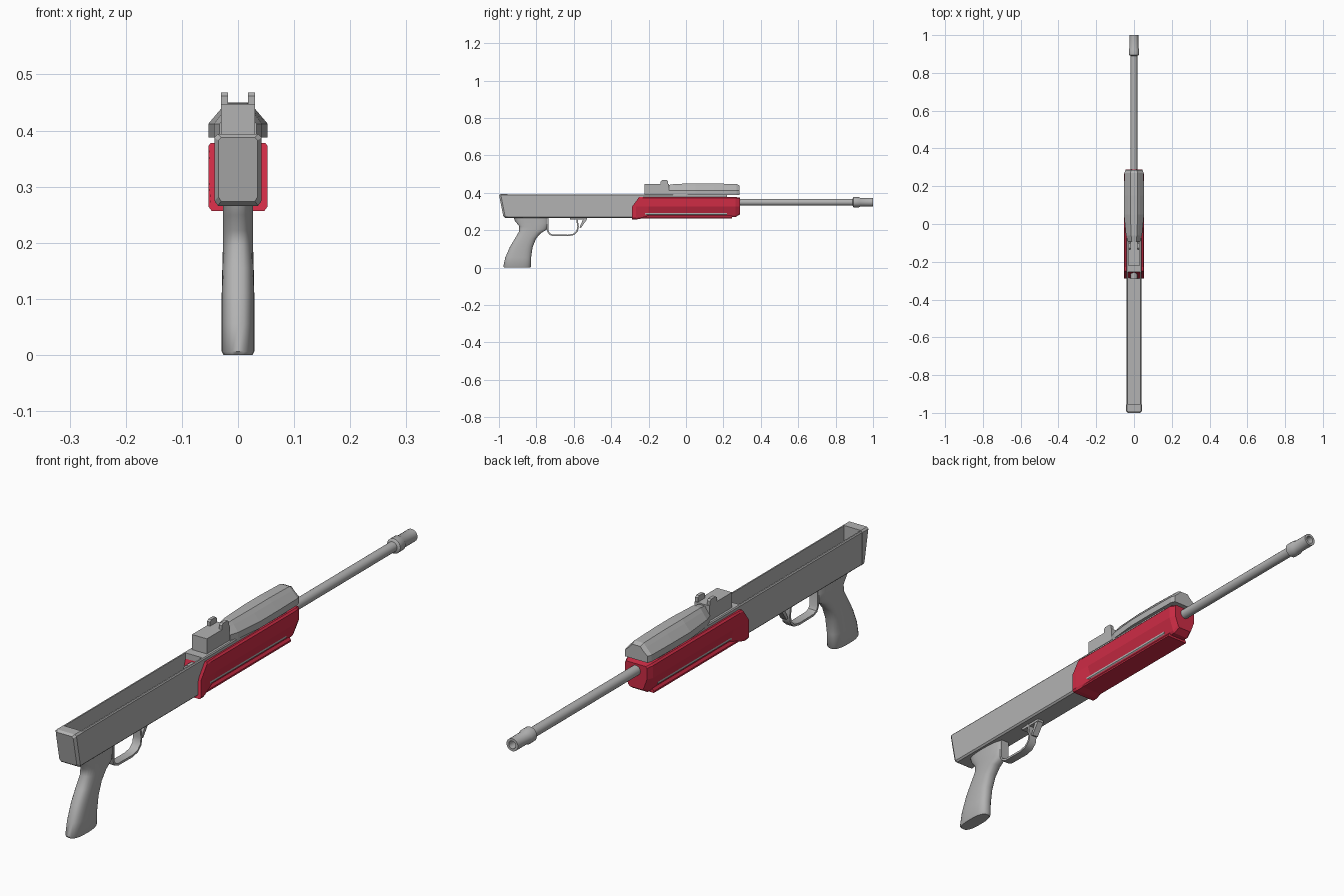
import bpy, bmesh, math
from mathutils import Vector

if "Cube" in bpy.data.objects:
    bpy.data.objects.remove(bpy.data.objects["Cube"])


def material(name, rgb):
    m = bpy.data.materials.new(name)
    m.diffuse_color = (*rgb, 1)
    m.use_nodes = True
    m.node_tree.nodes["Principled BSDF"].inputs["Base Color"].default_value = m.diffuse_color
    return m


GREY = material("plain grey", (0.45, 0.45, 0.45))
RED = material("crimson red", (0.62, 0.025, 0.06))


def finish(name, bm, mat, smooth=None):
    bmesh.ops.recalc_face_normals(bm, faces=bm.faces)
    me = bpy.data.meshes.new(name)
    bm.to_mesh(me)
    bm.free()
    ob = bpy.data.objects.new(name, me)
    bpy.context.collection.objects.link(ob)
    me.materials.append(mat)
    if smooth:
        bpy.ops.object.select_all(action='DESELECT')
        ob.select_set(True)
        bpy.context.view_layer.objects.active = ob
        bpy.ops.object.shade_smooth_by_angle(angle=math.radians(smooth))
    return ob


def loft(name, rings, mat, smooth=None, caps=True, loop=False):
    """Skin equal-length closed rings of points."""
    bm = bmesh.new()
    vr = [[bm.verts.new(p) for p in r] for r in rings]
    n = len(vr[0])
    pairs = list(zip(vr, vr[1:])) + ([(vr[-1], vr[0])] if loop else [])
    for a, b in pairs:
        for i in range(n):
            j = (i + 1) % n
            bm.faces.new((a[i], a[j], b[j], b[i]))
    if caps and not loop:
        bm.faces.new(vr[0])
        bm.faces.new(vr[-1])
    return finish(name, bm, mat, smooth)


def half_section(half, y):
    """Mirror (x, z) points listed top to bottom into a ring; y may depend on z."""
    fy = y if callable(y) else (lambda z: y)
    pts = half + [(-x, z) for x, z in reversed(half)]
    return [(x, fy(z), z) for x, z in pts]


def box(name, x, y, z, mat=GREY):
    ring = lambda yy: [(x[0], yy, z[0]), (x[1], yy, z[0]), (x[1], yy, z[1]), (x[0], yy, z[1])]
    return loft(name, [ring(y[0]), ring(y[1])], mat)


def extrude_profile(name, pts, w, mat=GREY):
    return loft(name, [[(-w, y, z) for y, z in pts], [(w, y, z) for y, z in pts]], mat)


def turned(name, prof, zc, mat, n=20, loop=False):
    """Revolve (y, r) profile about the barrel axis."""
    rings = [[(r * math.cos(2 * math.pi * i / n), y, zc + r * math.sin(2 * math.pi * i / n))
              for i in range(n)] for y, r in prof]
    return loft(name, rings, mat, 35, True, loop)


# receiver: open-topped trough
T, W, FLOOR = 0.008, 0.041, 0.281
u = [(W, 0.39), (W, 0.272), (W - 0.006, 0.266)]
inner = [(W - T, FLOOR), (W - T, 0.392), (W - 0.003, 0.392)]
trough = [(W - 0.003, 0.392), (W, 0.388), (W, 0.272), (W - 0.006, 0.266)]
ring = trough + [(-x, z) for x, z in reversed(trough)] + [(-W + T, 0.392), (-W + T, FLOOR),
                                                          (W - T, FLOOR), (W - T, 0.392)]
loft("receiver_trough", [[(x, y, z) for x, z in ring] for y in (-0.965, -0.25)], GREY)
solid = [(W - 0.003, 0.392), (W, 0.388), (W, 0.285), (W - 0.006, 0.28)]
loft("receiver_front_block", [half_section(solid, y) for y in (-0.255, 0.22)], GREY)

# rear cap: slanted, bevelled block
slant = lambda y: (lambda z: y + (0.39 - z) * 0.2)
cap = [(0.036, 0.394), (0.042, 0.388), (0.042, 0.275), (0.036, 0.266)]
cap_in = [(0.030, 0.388), (0.035, 0.382), (0.035, 0.282), (0.030, 0.274)]
loft("receiver_rear_cap", [half_section(cap_in, slant(-1.0)), half_section(cap, slant(-0.99)),
                           half_section(cap, -0.955)], GREY)

# barrel with hollow muzzle
AX = 0.35
turned("barrel", [(-0.29, 0.018), (0.91, 0.018)], AX, GREY)
turned("muzzle", [(0.89, 0.018), (0.896, 0.027), (0.925, 0.027), (0.932, 0.023), (1.0, 0.023),
                  (1.0, 0.014), (0.93, 0.014)], AX, GREY)

# red handguard, flared at the lower rear corners
rear = lambda z: -0.288 if z < 0.335 else -0.288 + (z - 0.335) * 0.9
hull = [(0.047, 0.378), (0.053, 0.372), (0.053, 0.327), (0.036, 0.278), (0.030, 0.270)]
flare = [(0.049, 0.378), (0.053, 0.372), (0.053, 0.327), (0.053, 0.265), (0.047, 0.257)]
nose = [(0.040, 0.374), (0.044, 0.368), (0.044, 0.327), (0.031, 0.292), (0.025, 0.285)]
loft("handguard", [half_section(flare, rear),
                   half_section(flare, lambda z: rear(z) + 0.02),
                   half_section(hull, -0.20), half_section(hull, 0.265),
                   half_section(nose, 0.288)], RED)

# lower rail under the handguard
rail = [(0.030, 0.285), (0.042, 0.268), (0.042, 0.262)]
loft("handguard_rail", [half_section(rail, -0.27), half_section(rail, 0.245)], RED)

# faceted top cover
cover = lambda s, dz=0: [(0.019 * s, 0.450 - dz), (0.031 * s, 0.438 - dz),
                         (0.053 * s, 0.412), (0.053 * s, 0.388)]
loft("top_cover", [half_section(cover(0.62, 0.008), -0.092), half_section(cover(0.80, 0.002), -0.06),
                   half_section(cover(1), 0.05), half_section(cover(1), 0.15),
                   half_section(cover(0.96, 0.003), 0.27),
                   half_section(cover(0.85, 0.010), 0.286)], GREY)

# rear sight block with two ears
box("sight_block", (-0.03, 0.03), (-0.222, -0.092), (0.385, 0.447))
for side, s in (("left", -1), ("right", 1)):
    x = sorted((s * 0.018, s * 0.030))
    loft("sight_ear_" + side,
         [[(xx, y, z) for y, z in ((-0.135, 0.44), (-0.135, 0.462), (-0.128, 0.468),
                                   (-0.102, 0.468), (-0.096, 0.462), (-0.096, 0.44))] for xx in x], GREY)

# pistol grip: rounded sections (back y, front y, back z, front z, half width)
stations = [(-0.922, -0.735, 0.272, 0.272, 0.027), (-0.915, -0.735, 0.250, 0.235, 0.027),
            (-0.892, -0.742, 0.222, 0.205, 0.027), (-0.892, -0.775, 0.195, 0.185, 0.027),
            (-0.915, -0.802, 0.155, 0.155, 0.028), (-0.942, -0.820, 0.110, 0.110, 0.029),
            (-0.966, -0.828, 0.055, 0.055, 0.029), (-0.977, -0.829, 0.006, 0.006, 0.029),
            (-0.972, -0.834, 0.000, 0.000, 0.026)]
rings = []
for b, f, zb, zf, w in stations:
    r = []
    for i in range(24):
        a = 2 * math.pi * i / 24
        c, s = math.cos(a), math.sin(a)
        t = 0.5 + 0.5 * math.copysign(abs(c) ** 0.75, c)
        r.append((w * math.copysign(abs(s) ** 0.75, s), b + (f - b) * t, zb + (zf - zb) * t))
    rings.append(r)
loft("pistol_grip", rings, GREY, 50)

# trigger guard: flat strip swept along a path
path = [(-0.738, 0.268), (-0.738, 0.195), (-0.730, 0.180), (-0.712, 0.173), (-0.630, 0.172),
        (-0.600, 0.178), (-0.582, 0.195), (-0.577, 0.220), (-0.585, 0.268)]
rings = []
for i, p in enumerate(path):
    d = (Vector(path[min(i + 1, len(path) - 1)]) - Vector(path[max(i - 1, 0)])).normalized() * 0.004
    o, q = (p[0] + d.y, p[1] - d.x), (p[0] - d.y, p[1] + d.x)
    rings.append([(-0.016, *o), (0.016, *o), (0.016, *q), (-0.016, *q)])
loft("trigger_guard", rings, GREY, 40)

# catch lever in front of the guard
extrude_profile("catch_lever", [(-0.545, 0.27), (-0.530, 0.27), (-0.532, 0.255),
                                (-0.562, 0.212), (-0.570, 0.214)], 0.012)
box("catch_base", (-0.014, 0.014), (-0.62, -0.53), (0.257, 0.27))
